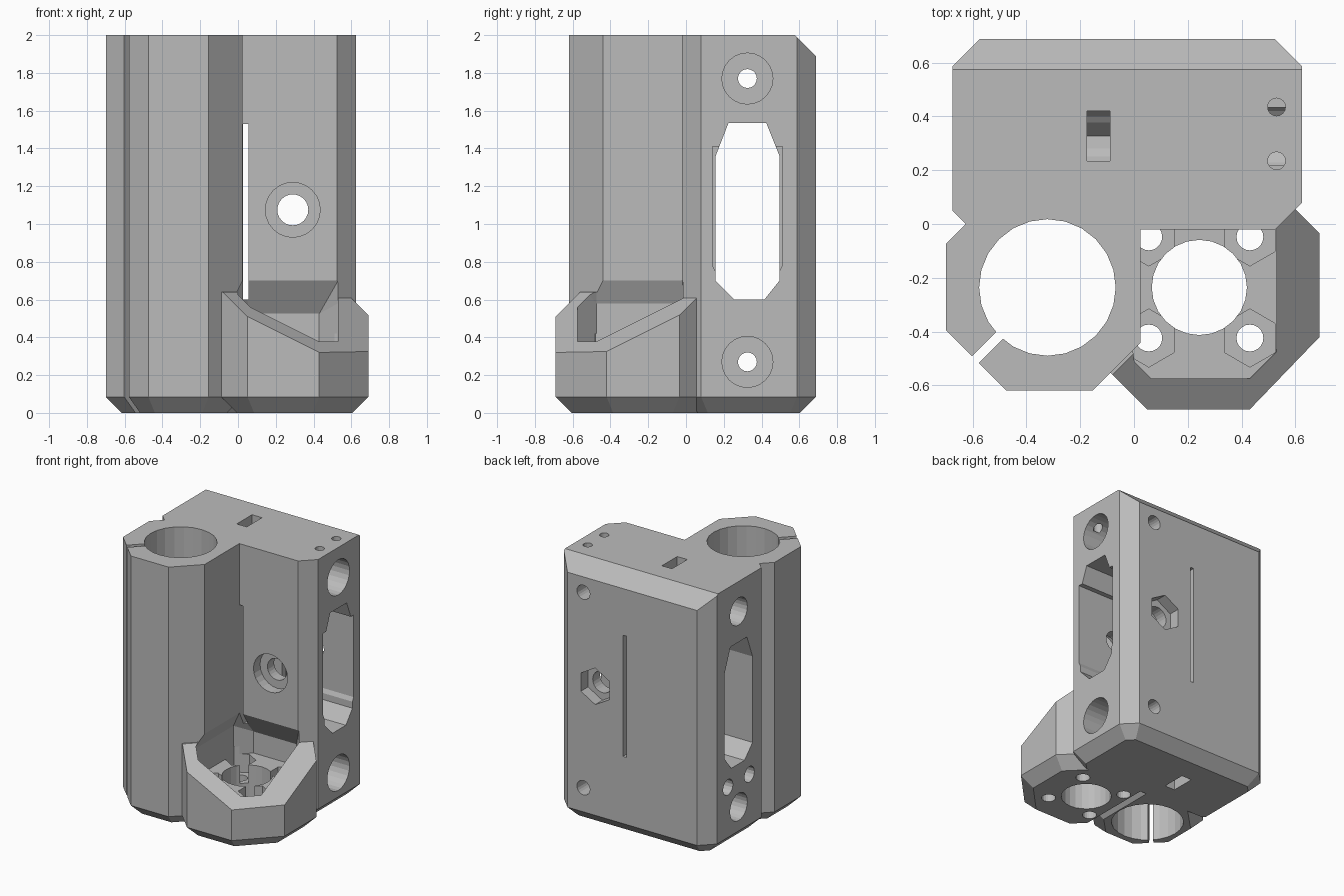
import bpy, bmesh, math
from mathutils import Vector, Matrix

cube = bpy.data.objects.get("Cube")
if cube:
    bpy.data.objects.remove(cube, do_unlink=True)

grey = bpy.data.materials.new("plain grey")
grey.use_nodes = True
COLOUR = (0.5, 0.5, 0.5, 1)
grey.diffuse_color = COLOUR
grey.node_tree.nodes["Principled BSDF"].inputs["Base Color"].default_value = COLOUR


def make(name, bm):
    bmesh.ops.recalc_face_normals(bm, faces=bm.faces)
    mesh = bpy.data.meshes.new(name)
    bm.to_mesh(mesh)
    bm.free()
    mesh.materials.append(grey)
    obj = bpy.data.objects.new(name, mesh)
    bpy.context.collection.objects.link(obj)
    return obj


def hull(points):
    bm = bmesh.new()
    for p in points:
        bm.verts.new(p)
    res = bmesh.ops.convex_hull(bm, input=bm.verts)
    junk = {v for v in res["geom_interior"] + res["geom_unused"] if isinstance(v, bmesh.types.BMVert)}
    bmesh.ops.delete(bm, geom=list(junk), context="VERTS")
    bmesh.ops.dissolve_limit(bm, angle_limit=0.002, verts=bm.verts, edges=bm.edges)
    return bm


def inset(outline, d):
    """Mitred inward offset of a counter-clockwise convex outline."""
    out = []
    for i, p in enumerate(outline):
        a, b, c = Vector(outline[i - 1]), Vector(p), Vector(outline[(i + 1) % len(outline)])
        e, f = (b - a).normalized(), (c - b).normalized()
        m, n = Vector((-e.y, e.x)), Vector((-f.y, f.x))
        out.append(b + (m + n) * d / (1 + m.dot(n)))
    return out


def chamfered_prism(outline, top):
    """Upright prism with a chamfered foot."""
    return hull([(p[0], p[1], 0) for p in inset(outline, 0.085)]
                + [(x, y, z) for x, y in outline for z in (0.085, top)])


def slice_off(bm, point, normal):
    geom = list(bm.verts) + list(bm.edges) + list(bm.faces)
    res = bmesh.ops.bisect_plane(bm, geom=geom, plane_co=point, plane_no=normal, clear_outer=True)
    bmesh.ops.holes_fill(bm, edges=[g for g in res["geom_cut"] if isinstance(g, bmesh.types.BMEdge)])


def combine(body, tool, operation):
    mod = body.modifiers.new(tool.name, "BOOLEAN")
    mod.operation, mod.solver, mod.object = operation, "EXACT", tool
    bpy.context.view_layer.objects.active = body
    bpy.ops.object.modifier_apply(modifier=mod.name)
    bpy.data.objects.remove(tool, do_unlink=True)


def box(x, y, z):
    return hull([(a, b, c) for a in x for b in y for c in z])


def bore(axis, start, end, centre, r, sides=24, turn=0.0):
    """Straight hole along one axis; centre gives the two other coordinates."""
    pts = []
    for i in range(sides):
        t = 2 * math.pi * i / sides + turn
        for s in (start, end):
            p = [centre[0] + r * math.cos(t), centre[1] + r * math.sin(t)]
            p.insert("xyz".index(axis), s)
            pts.append(p)
    return hull(pts)


# Main block with sloped top rear edge
block = chamfered_prism([(-0.605, -0.02), (0.525, -0.02), (0.625, 0.08), (0.625, 0.587),
                         (0.525, 0.687), (-0.575, 0.687), (-0.675, 0.587), (-0.675, 0.05)], 2)
slice_off(block, (0, 0.575, 2), (0, 1, 1))
body = make("carriage_body", block)

# Eight-sided rod column
column = chamfered_prism([(-0.7, -0.395), (-0.475, -0.62), (-0.155, -0.62), (0.025, -0.44),
                          (0.025, 0.2), (-0.425, 0.2), (-0.7, -0.075)], 2)
combine(body, make("rod_column", column), "UNION")

# Screw cup with sloped rim
cup = chamfered_prism([(-0.09, -0.55), (0.05, -0.69), (0.43, -0.69), (0.69, -0.42),
                       (0.69, -0.035), (0.455, 0.2), (-0.09, 0.2)], 0.64)
slice_off(cup, (0, 0, 0.88), (0.5, -0.5, 1))
combine(body, make("screw_cup", cup), "UNION")

cutters = []

# Cup pocket, undercut beneath the column and block
FLOOR = 0.36
pocket = [(-0.035, -0.475), (0.065, -0.575), (0.43, -0.575), (0.53, -0.475),
          (0.53, -0.005), (0.43, 0.095), (0.065, 0.095), (-0.035, -0.005)]
pts = [(x, y, z) for x, y in pocket for z in (FLOOR, 0.525)]
pts += [(x, min(y, 0.04), 0.58) for x, y in pocket]
pts += [(max(x, 0.025), min(y, -0.02), z) for x, y in pocket for z in (0.64, 0.7)]
cutters.append(hull(pts))

# Floor opening, screw holes and nut seats
SX, SY, HALF = 0.243, -0.236, 0.188
cutters.append(bore("z", -0.1, 0.5, (SX, SY), 0.177))
for sx in (-1, 1):
    for sy in (-1, 1):
        c = (SX + sx * HALF, SY + sy * HALF)
        cutters.append(bore("z", -0.1, 0.5, c, 0.05, 20))
        cutters.append(bore("z", 0.22, 0.42, c, 0.108, 6, math.pi / 6))

# Rod bore and its clamping slit
RX, RY = -0.322, -0.236
cutters.append(bore("z", -0.1, 2.1, (RX, RY), 0.254))
slit = box((0.2, 0.6), (-0.0175, 0.0175), (-0.1, 2.1))
slit.transform(Matrix.Translation((RX, RY, 0)) @ Matrix.Rotation(math.radians(225), 4, "Z"))
cutters.append(slit)

# Side window, wider towards the right
window = [(0.225, 1.535), (0.425, 1.535), (0.495, 1.36), (0.495, 0.7),
          (0.415, 0.6), (0.255, 0.6), (0.157, 0.7), (0.157, 1.36)]
cutters.append(hull([(x, y, z) for y, z in window for x in (-0.8, 0.8)]))
wide = [(0.14, 0.78), (0.16, 0.74), (0.49, 0.74), (0.51, 0.78),
        (0.51, 1.41), (0.14, 1.41)]
cutters.append(hull([(x, y, z) for y, z in wide for x in (0.06, 0.8)]))

# Narrow slit through the rear wall
cutters.append(box((0.026, 0.055), (-0.1, 0.8), (0.6, 1.53)))

# Cross rod bores, rear screws and their pockets
CY = 0.325
for z in (0.27, 1.77):
    cutters.append(bore("x", 0.25, 0.8, (CY, z), 0.135))
    cutters.append(bore("x", -0.8, -0.05, (CY, z), 0.105))
    cutters.append(bore("x", -0.1, 0.3, (CY, z), 0.05, 20))
    cutters.append(bore("y", CY, 0.8, (0.39, z), 0.055, 20))

# Upright slots with a pointed end, top and bottom
for flip in (False, True):
    slot = [(0.235, 2.1), (0.235, 1.73), (0.328, 1.62), (0.42, 1.73), (0.42, 2.1)]
    cutters.append(hull([(x, y, 2.04 - z if flip else z)
                         for y, z in slot for x in (-0.175, -0.09)]))

# Small blind holes on the top and left-hand side
for y in (0.235, 0.435):
    cutters.append(bore("z", 1.85, 2.1, (0.53, y), 0.033, 16))
for y in (CY - 0.13, CY + 0.13):
    cutters.append(bore("x", -0.8, -0.45, (y, 0.47), 0.06, 16))

# Tension screw: through hole, front counterbore, rear nut seat
TX, TZ = 0.29, 1.075
cutters.append(bore("y", -0.1, 0.8, (TX, TZ), 0.082))
cutters.append(bore("y", -0.1, 0.06, (TX, TZ), 0.145))
cutters.append(bore("y", 0.6, 0.8, (TX, TZ), 0.14, 6, math.pi / 6))

for c in cutters:
    combine(body, make("cutter", c), "DIFFERENCE")
